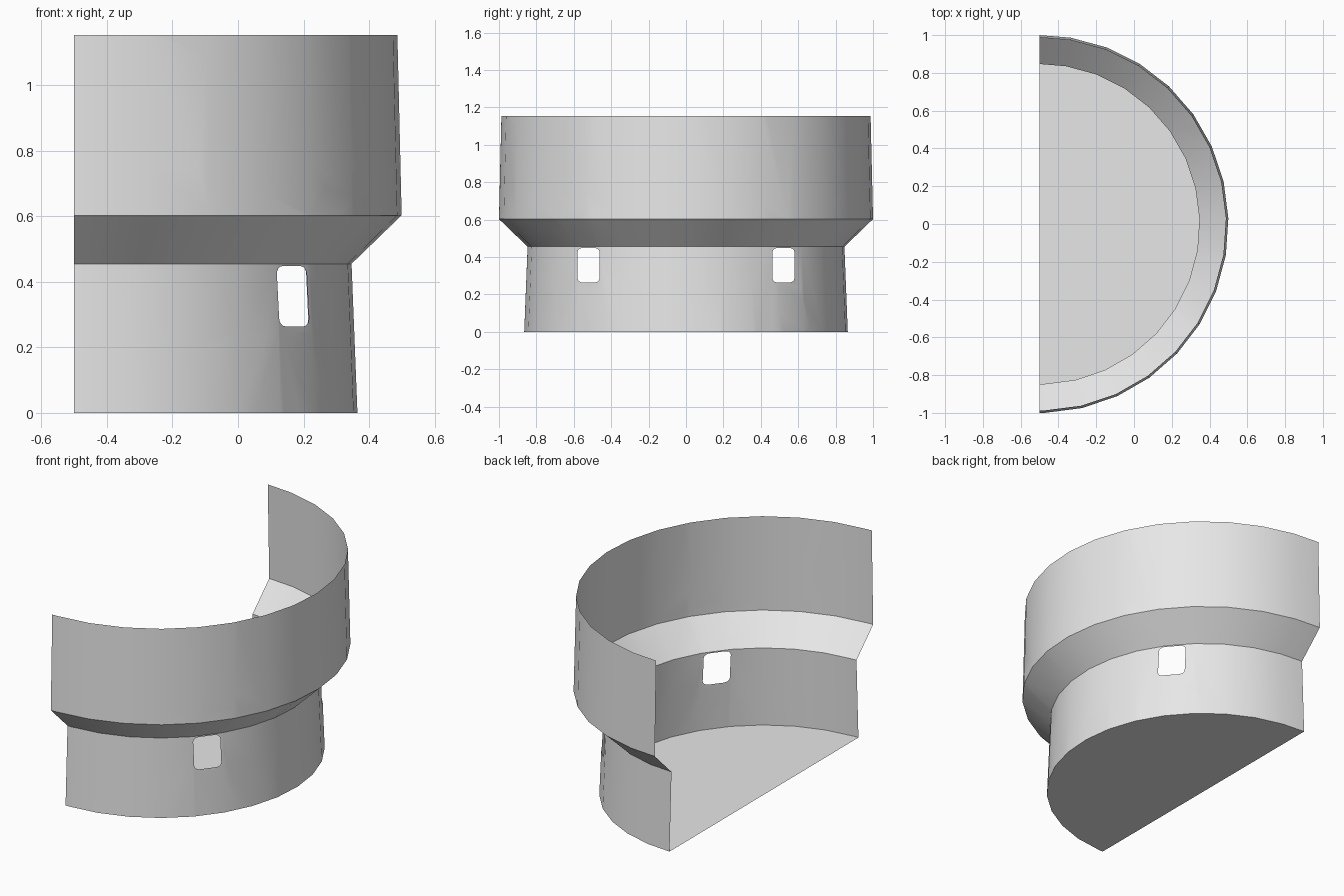
import bpy, bmesh, math
from mathutils import Vector

if "Cube" in bpy.data.objects:
    bpy.data.objects.remove(bpy.data.objects["Cube"], do_unlink=True)

AXIS_X = -0.5
STEP = 11.25
ANGLES = [-90] + [-88.25 + STEP * k for k in range(16)] + [90]
# Half-round profile: radius, height
PROFILE = [(0.865, 0), (0.847, 0.455), (1.0, 0.603), (0.987, 1.153)]

grey = bpy.data.materials.new("light grey")
grey.use_nodes = True
grey.diffuse_color = (0.8, 0.8, 0.8, 1)
grey.node_tree.nodes["Principled BSDF"].inputs["Base Color"].default_value = grey.diffuse_color


def ring(bm, radius, z):
    return [bm.verts.new((AXIS_X + radius * math.cos(math.radians(a)),
                          radius * math.sin(math.radians(a)), z)) for a in ANGLES]


def finish(bm, name):
    mesh = bpy.data.meshes.new(name)
    bm.to_mesh(mesh)
    bm.free()
    mesh.materials.append(grey)
    obj = bpy.data.objects.new(name, mesh)
    bpy.context.collection.objects.link(obj)
    bpy.ops.object.select_all(action="DESELECT")
    obj.select_set(True)
    bpy.context.view_layer.objects.active = obj
    bpy.ops.object.shade_smooth_by_angle(angle=math.radians(30))
    return obj


def rounded_rectangle(cy, cz, width, height, radius, steps=4):
    points = []
    for i, (sy, sz) in enumerate([(1, 1), (-1, 1), (-1, -1), (1, -1)]):
        for k in range(steps + 1):
            a = math.pi / 2 * (i + k / steps)
            points.append(Vector((0, cy + sy * (width / 2 - radius) + radius * math.cos(a),
                                  cz + sz * (height / 2 - radius) + radius * math.sin(a))))
    return points


def cut_window(bm, outline):
    # Trim the wall faces against each side of the outline, then remove the inside
    inside = list(bm.faces)
    for p, q in zip(outline, outline[1:] + outline[:1]):
        side = q - p
        normal = Vector((0, side.z, -side.y)).normalized()
        geom = set(inside)
        for f in inside:
            geom.update(f.edges)
            geom.update(f.verts)
        result = bmesh.ops.bisect_plane(bm, geom=list(geom), dist=1e-6,
                                        plane_co=p, plane_no=normal)
        inside = [f for f in result["geom"] if isinstance(f, bmesh.types.BMFace)
                  and (f.calc_center_median() - p).dot(normal) < 0]
    bmesh.ops.delete(bm, geom=inside, context="FACES")


# Stepped half-round wall with two windows
bm = bmesh.new()
rings = [ring(bm, r, z) for r, z in PROFILE]
for low, high in zip(rings, rings[1:]):
    for i in range(len(ANGLES) - 1):
        bm.faces.new((low[i], low[i + 1], high[i + 1], high[i]))
for side in (-1, 1):
    cut_window(bm, rounded_rectangle(side * 0.521, 0.356, 0.118, 0.184, 0.024))
finish(bm, "stepped_wall")

# Half-round floor
bm = bmesh.new()
bm.faces.new(ring(bm, *PROFILE[0]))
finish(bm, "floor")
